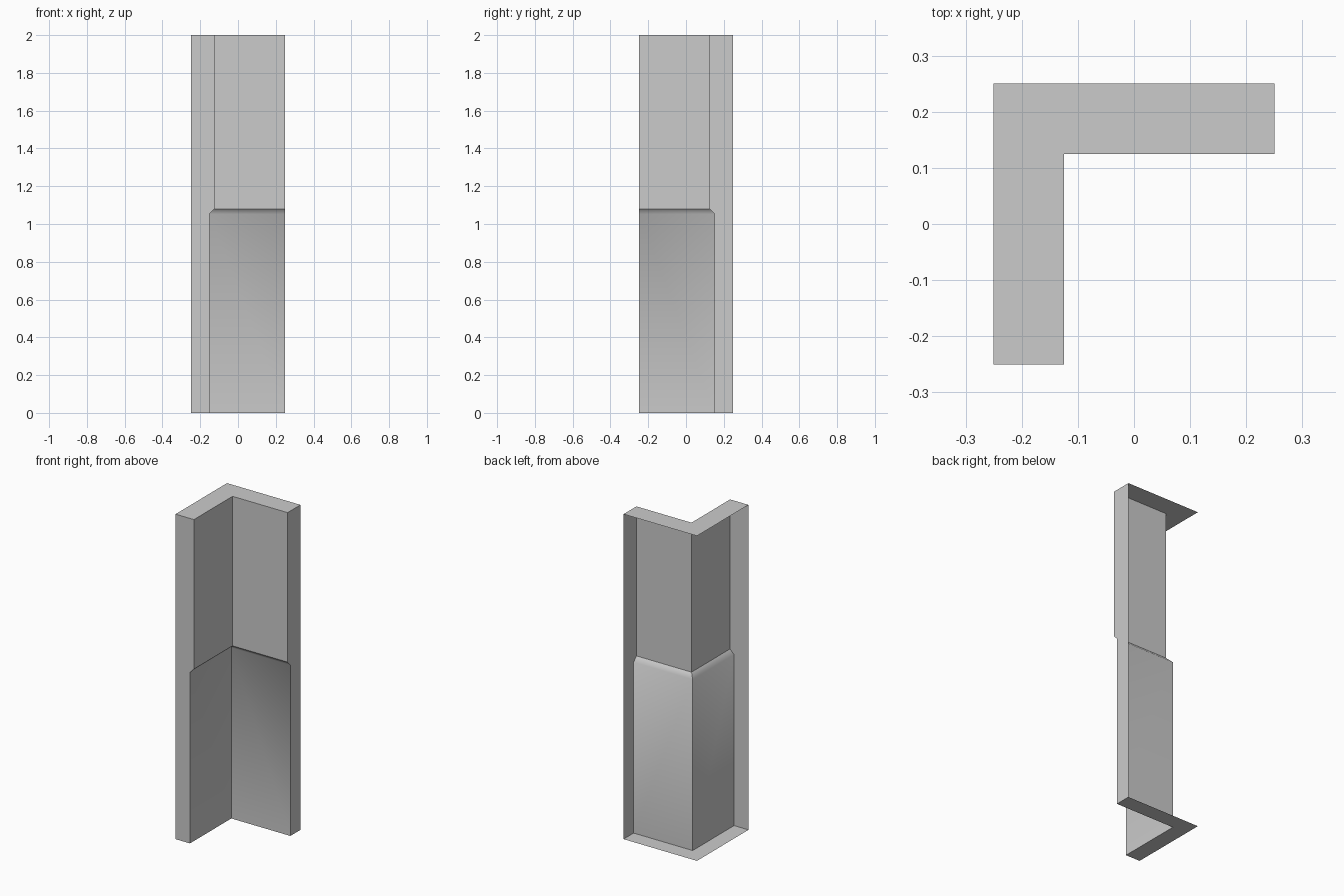
import bpy
import bmesh
import math

cube = bpy.data.objects.get("Cube")
if cube:
    bpy.data.objects.remove(cube, do_unlink=True)

HALF = 0.25     # half the width of the corner piece
STEP_Z = 1.08   # height where the wall thins

# Single plain grey
grey = bpy.data.materials.new("plain grey")
grey.use_nodes = True
colour = (0.6, 0.6, 0.6, 1)
grey.diffuse_color = colour
grey.node_tree.nodes["Principled BSDF"].inputs["Base Color"].default_value = colour

# Wall section as (thickness, height); the outer side stays open
section = [(0, 2), (0.125, 2), (0.125, STEP_Z), (0.098, 1.052), (0.098, 0), (0, 0)]

bm = bmesh.new()
rows = []
for t, z in section:
    rows.append([bm.verts.new(p) for p in (
        (-HALF + t, -HALF, z),       # free end of the side arm
        (-HALF + t, HALF - t, z),    # mitred corner
        (HALF, HALF - t, z))])       # free end of the back arm

# Skin the section along both arms
for upper, lower in zip(rows, rows[1:]):
    for i in range(2):
        bm.faces.new((upper[i], lower[i], lower[i + 1], upper[i + 1]))

# End caps
bm.faces.new([row[0] for row in reversed(rows)])
bm.faces.new([row[2] for row in rows])

# Soft shading only across the lower edge of the step
bm.normal_update()
for face in bm.faces:
    face.smooth = True
for edge in bm.edges:
    at_step = all(abs(v.co.z - STEP_Z) < 0.001 for v in edge.verts)
    edge.smooth = not at_step and edge.calc_face_angle(math.pi) < math.radians(50)

mesh = bpy.data.meshes.new("corner_wall")
bm.to_mesh(mesh)
bm.free()
mesh.materials.append(grey)
wall = bpy.data.objects.new("corner_wall", mesh)
bpy.context.collection.objects.link(wall)
